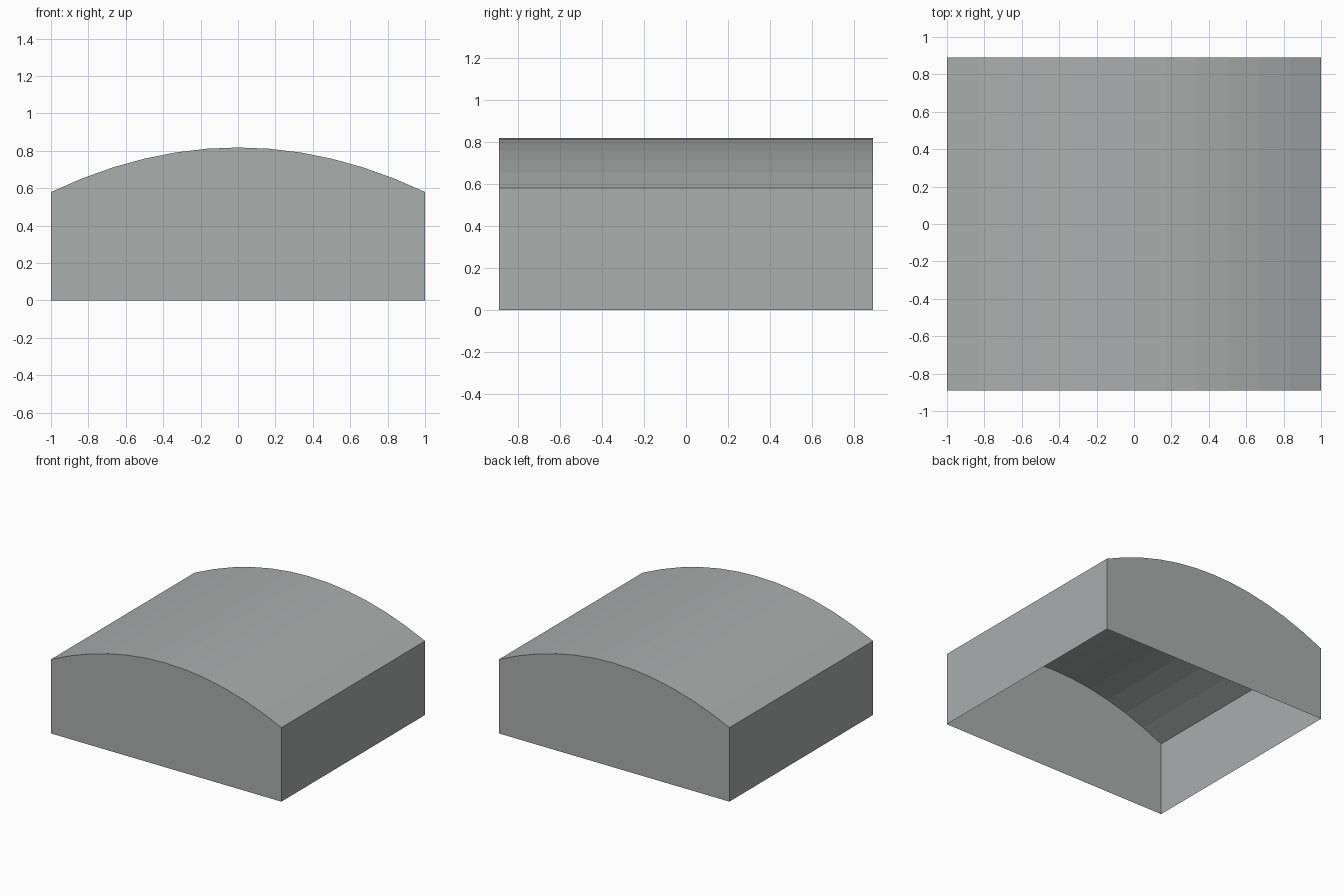
import bpy, bmesh
from mathutils import Vector

if "Cube" in bpy.data.objects:
    bpy.data.objects.remove(bpy.data.objects["Cube"])

HALF_W, HALF_D = 1.0, 0.89
EAVE, CROWN, SEGMENTS = 0.58, 0.818, 12

grey = bpy.data.materials.new("light grey")
grey.diffuse_color = (0.40, 0.425, 0.42, 1)
grey.use_nodes = True
grey.node_tree.nodes["Principled BSDF"].inputs["Base Color"].default_value = grey.diffuse_color

# Arched profile in the front plane, from left floor corner to right floor corner
profile = [(-HALF_W, 0.0)]
for i in range(SEGMENTS + 1):
    x = -HALF_W + 2 * HALF_W * i / SEGMENTS
    profile.append((x, CROWN - (CROWN - EAVE) * (x / HALF_W) ** 2))
profile.append((HALF_W, 0.0))

# Thin shell: end walls, side walls and vaulted top, left open underneath
bm = bmesh.new()
front = [bm.verts.new((x, -HALF_D, z)) for x, z in profile]
back = [bm.verts.new((x, HALF_D, z)) for x, z in profile]
bm.faces.new(front[::-1])
bm.faces.new(back)
for i in range(len(profile) - 1):
    bm.faces.new((front[i], front[i + 1], back[i + 1], back[i]))

# Point every face outwards
centre = Vector((0, 0, 0.3))
bm.normal_update()
for face in bm.faces:
    if face.normal.dot(face.calc_center_median() - centre) < 0:
        face.normal_flip()

mesh = bpy.data.meshes.new("vaulted_cover")
bm.to_mesh(mesh)
bm.free()
mesh.materials.append(grey)
cover = bpy.data.objects.new("vaulted_cover", mesh)
bpy.context.collection.objects.link(cover)
